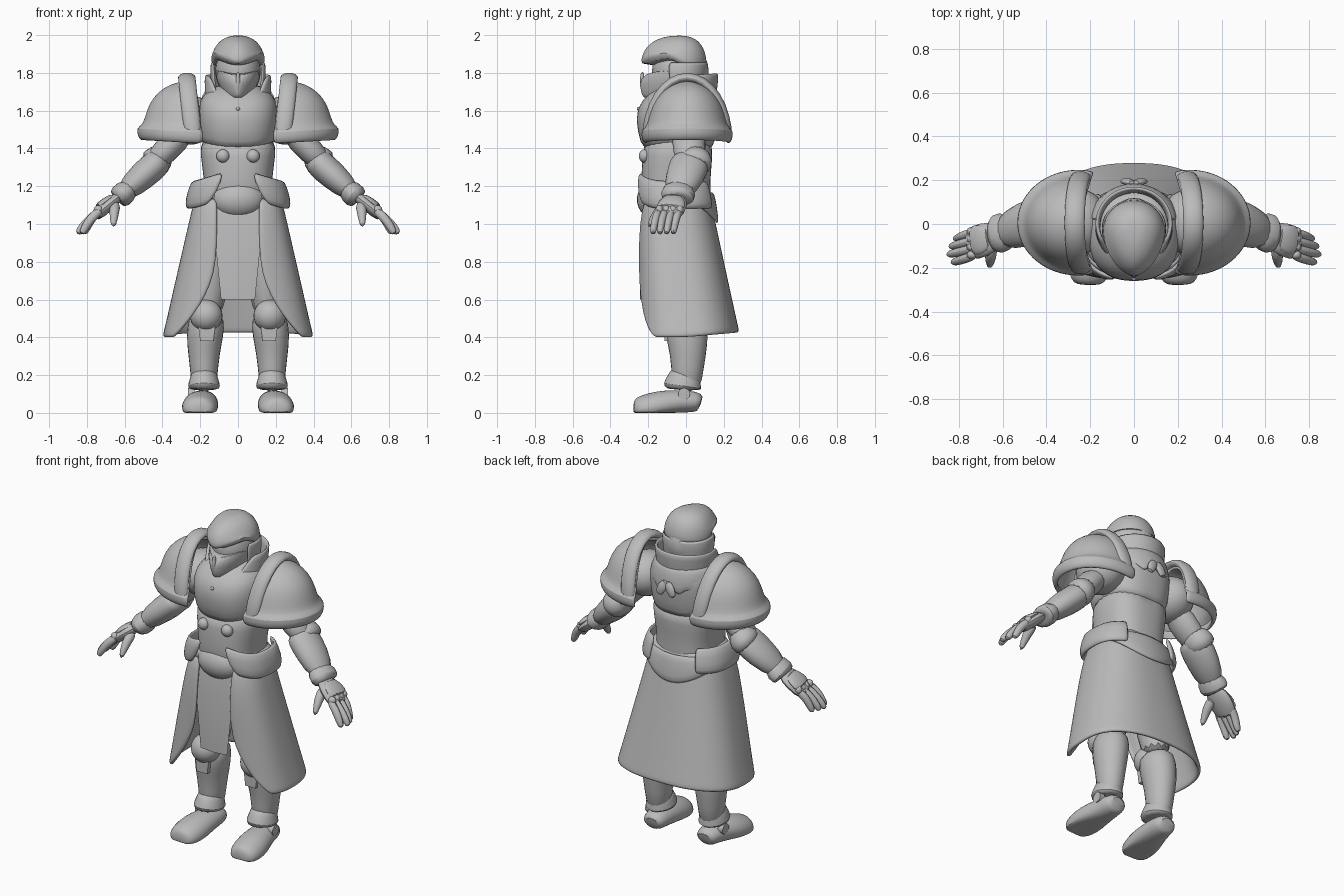
import bpy, bmesh, math
from mathutils import Vector

default_cube = bpy.data.objects.get("Cube")
if default_cube:
    bpy.data.objects.remove(default_cube, do_unlink=True)

# One plain steel colour for the whole figure
steel = bpy.data.materials.new("plain_grey")
steel.use_nodes = True
GREY = (0.5, 0.5, 0.5, 1)
steel.diffuse_color = GREY
steel.node_tree.nodes["Principled BSDF"].inputs["Base Color"].default_value = GREY


def finish(name, bm, mirror=True, thick=0, smooth=1, angle=50):
    """Turn a bmesh into an object with mirror, shell and smoothing modifiers."""
    bmesh.ops.recalc_face_normals(bm, faces=bm.faces)
    mesh = bpy.data.meshes.new(name)
    bm.to_mesh(mesh)
    bm.free()
    mesh.materials.append(steel)
    obj = bpy.data.objects.new(name, mesh)
    bpy.context.collection.objects.link(obj)
    bpy.ops.object.select_all(action='DESELECT')
    obj.select_set(True)
    bpy.context.view_layer.objects.active = obj
    bpy.ops.object.shade_smooth_by_angle(angle=math.radians(angle))
    if mirror:
        obj.modifiers.new("mirror", 'MIRROR').merge_threshold = 0.0005
    if thick:
        solid = obj.modifiers.new("thickness", 'SOLIDIFY')
        solid.thickness, solid.offset = thick, 0
    if smooth:
        sub = obj.modifiers.new("round", 'SUBSURF')
        sub.levels = sub.render_levels = smooth
    return obj


def skin(name, rows, wrap=False, caps=(True, True), **options):
    """Bridge rows of points with quads and close the chosen ends."""
    bm = bmesh.new()
    grid = [[bm.verts.new(p) for p in row] for row in rows]
    count = len(grid[0])
    for low, high in zip(grid, grid[1:]):
        for i in range(count if wrap else count - 1):
            j = (i + 1) % count
            bm.faces.new((low[i], low[j], high[j], high[i]))
    for row, wanted in zip((grid[0], grid[-1]), caps):
        if wanted:
            bm.faces.new(row)
    return finish(name, bm, **options)


def shell(name, rings, front=2, back=2, start=0, end=180, mid=0.5, steps=14,
          edge=None, bend=None, thick=0, **options):
    """Half outline per ring (z, half width, front y, back y), mirrored across x.
    front/back set how boxy the outline is; edge gives the x of a front opening."""
    rows = []
    for k, (z, a, yf, yb) in enumerate(rings):
        yc = yf + (yb - yf) * mid
        t0 = math.radians(start)
        if edge:
            t0 = math.asin(min(1, (edge[k] / a) ** (front / 2)))
        row = []
        for i in range(steps + 1):
            t = t0 + (math.radians(end) - t0) * i / steps
            c, s = math.cos(t), abs(math.sin(t))
            e = front if c > 0 else back
            x = a * s ** (2 / e)
            y = yc + ((yf if c > 0 else yb) - yc) * abs(c) ** (2 / e)
            row.append((x, y, bend(x, y, z) if bend else z))
        rows.append(row)
    closed = not thick
    return skin(name, rows, caps=(closed, closed), thick=thick, **options)


def sweep(name, path, flat=1, axis=(0, 1, 0), sides=12, floor=None, **options):
    """Tube through (x, y, z, radius along axis); flat squashes it the other way."""
    points = [Vector(p[:3]) for p in path]
    rows = []
    for k, (p, item) in enumerate(zip(points, path)):
        t = (points[min(k + 1, len(points) - 1)] - points[max(k - 1, 0)]).normalized()
        u = Vector(axis)
        u = (u - t * u.dot(t)).normalized()
        v = t.cross(u) * flat
        row = []
        for i in range(sides):
            w = math.tau * i / sides
            q = p + (u * math.cos(w) + v * math.sin(w)) * item[3]
            if floor is not None:
                q.z = max(q.z, floor)
            row.append(q)
        rows.append(row)
    return skin(name, rows, wrap=True, **options)


def ball(name, centre, radii, mirror=True):
    bm = bmesh.new()
    bmesh.ops.create_uvsphere(bm, u_segments=24, v_segments=14, radius=1)
    bmesh.ops.scale(bm, vec=radii, verts=bm.verts)
    bmesh.ops.translate(bm, vec=centre, verts=bm.verts)
    return finish(name, bm, mirror=mirror, smooth=0)


def frontal(y):
    """0 behind the middle, rising to 1 at the front."""
    return max(0, min(1, -y / 0.1))


# Head: recessed core, domed crown with a V brow, rear guard, pointed face plate
ball("head_core", (0, -.03, 1.81), (.12, .15, .15), mirror=False)
crown = [(1.83, .143, -.24, .11)]
for degrees in range(90, 0, -20):
    t = math.radians(degrees)
    s = math.sin(t) ** .8
    crown.append((1.86 + .14 * math.cos(t), .143 * s, -.03 - .21 * s, -.03 + .14 * s))
shell("helmet_crown", crown, front=1.75, mid=.6,
      bend=lambda x, y, z: z + (.42 * x * frontal(y) if z < 1.87 else 0))
shell("helmet_guard", [(1.68, .12, -.16, .08), (1.75, .14, -.19, .1), (1.86, .14, -.21, .11)],
      start=66, mid=.6, thick=.016)
shell("face_plate", [(1.66, .05, -.22, -.08), (1.68, .07, -.235, -.06), (1.73, .1, -.245, -.02),
                     (1.8, .135, -.245, .01)],
      front=1.6, mid=.75, bend=lambda x, y, z: z + (.35 * x * frontal(y) if z > 1.77 else 0))
sweep("nose_ridge", [(0, -.23, 1.81, .01), (0, -.235, 1.74, .015), (0, -.22, 1.68, .01)],
      mirror=False)
sweep("neck", [(0, -.01, z, .095) for z in (1.6, 1.7, 1.78)], mirror=False)

# Collar and the ragged mantle behind it
shell("collar", [(1.65, .17, -.2, .15), (1.72, .165, -.18, .155), (1.79, .17, -.15, .165)],
      edge=(.08, .12, .15), thick=.022, bend=lambda x, y, z: z + .06 * y)
shell("back_mantle", [(1.57, .2, -.2, .18), (1.65, .2, -.2, .175), (1.71, .17, -.17, .155)],
      start=100, steps=18, thick=.016,
      bend=lambda x, y, z: z + (.015 * math.sin(x * 70) if z < 1.6 else 0))
sweep("mantle_bow", [(0, .185, 1.63, .012), (.03, .195, 1.59, .018), (.05, .195, 1.54, .012)],
      flat=1.8)

# Torso: abdomen, chest plate, studs
shell("abdomen", [(1.05, .2, -.2, .13), (1.15, .18, -.23, .13), (1.24, .18, -.24, .13),
                  (1.36, .2, -.23, .14), (1.46, .2, -.23, .15)], front=2.4, back=2.6)
shell("chest_plate", [(1.39, .19, -.22, .14), (1.42, .2, -.24, .15), (1.55, .21, -.27, .17),
                      (1.63, .21, -.25, .17), (1.68, .19, -.21, .15), (1.74, .12, -.13, .11)],
      front=2.4, back=2.6, bend=lambda x, y, z: z + (.9 * x * x if z < 1.45 else 0))
ball("abdomen_stud", (.08, -.22, 1.36), (.035, .03, .035))
ball("chest_rivet", (0, -.25, 1.61), (.01, .01, .01), mirror=False)

# Belt: waist filler, slanted hip plates, rounded belly guard, rear sash
shell("waist_band", [(1.07, .24, -.22, .14), (1.17, .235, -.23, .135), (1.2, .19, -.21, .125)],
      front=2.5, back=2.5)
shell("hip_plate", [(1.08, .265, -.25, .155), (1.13, .268, -.26, .155), (1.23, .235, -.25, .13)],
      edge=(.16, .11, .07), end=150, front=2.5, back=2.5, thick=.026,
      bend=lambda x, y, z: z + .07 * frontal(y) * max(0, 1 - x / .24))
ball("belly_guard", (0, -.17, 1.13), (.14, .09, .1), mirror=False)
shell("rear_sash", [(1, .25, -.2, .165), (1.08, .245, -.2, .155), (1.17, .22, -.2, .14)],
      start=115, thick=.02, bend=lambda x, y, z: z + (1.8 * x * x if z < 1.1 else 0))

# Long coat skirt flaring downwards, its front opening widening to the hem
levels = (1.14, 1, .8, .68, .57, .48, .43, .4)
shell("coat_skirt", [(z, .25 + .23 * (1 - z), -.245 + .2 * max(0, z - 1), .145 + .21 * (1 - z))
                     for z in levels],
      edge=[.11 + 1.14 * max(0, .85 - z) ** 2 for z in levels], front=3, back=2.4, steps=24,
      thick=.024, bend=lambda x, y, z: z + max(0, y) * .12 * (1.14 - z))
sweep("front_cloth", [(0, -.2, 1.12, .13), (0, -.23, .95, .125), (0, -.235, .6, .09)],
      flat=.1, axis=(1, 0, 0), sides=4, mirror=False, smooth=0)

# Shoulder armour: dome with a flared lip, thick arched rim, shoulder joint
dome = []
for degrees in (3, 25, 45, 65, 85):
    t = math.radians(degrees)
    dome.append((.93 * math.sin(t), 1.52 + .23 * math.cos(t)))
dome += [(1, 1.5), (1.1, 1.49), (1.08, 1.45), (1, 1.43)]
sector = [math.radians(-105 + 210 * i / 20) for i in range(21)]
skin("pauldron", [[(.255 + .25 * r * math.cos(t), .006 + .216 * r * math.sin(t),
                    z + .015 * r * math.cos(t)) for t in sector] for r, z in dome],
     caps=(True, False), thick=.018)
arch = [math.pi * i / 8 for i in range(9)]
sweep("pauldron_rim", [(.235 + .037 * math.sin(t), .006 - .22 * math.cos(t),
                        1.44 + .345 * math.sin(t), .048) for t in arch],
      flat=.55, axis=(1, 0, 0))
ball("shoulder_joint", (.25, .01, 1.55), (.13, .15, .13))

# Arms: sleeve, elbow, forearm guard, wrist cuff
sweep("upper_arm", [(.26, .01, 1.52, .1), (.4, .02, 1.37, .09), (.46, .02, 1.31, .07)], flat=.8)
sweep("forearm", [(.4, .02, 1.36, .09), (.43, .02, 1.32, .11), (.5, 0, 1.26, .11),
                  (.62, -.05, 1.15, .08)], flat=.73)
sweep("elbow_guard", [(.38, .05, 1.39, .07), (.43, .05, 1.33, .1), (.47, .04, 1.3, .09)], flat=.9)
sweep("wrist_cuff", [(.56, -.02, 1.2, .09), (.63, -.05, 1.14, .1), (.64, -.05, 1.13, .07)], flat=.7)

# Hands: palm, plated back, four fingers and a thumb
sweep("palm", [(.62, -.05, 1.15, .06), (.68, -.07, 1.11, .085), (.77, -.1, 1.03, .08)], flat=.45)
sweep("hand_plate", [(.66, -.06, 1.15, .05), (.7, -.07, 1.12, .07), (.75, -.08, 1.08, .08)], flat=.32)
reaches = {"little": .82, "ring": .84, "middle": .85, "index": .83}
for i, (finger, reach) in enumerate(reaches.items()):
    y = -.033 - .036 * i
    sweep(finger + "_finger", [(.72, y, 1.08, .023), (.78, y - .02, 1.03, .023),
                               (reach - .02, y - .03, .98, .021), (reach, y - .035, .945, .015)],
          flat=1.15, sides=8)
    ball(finger + "_knuckle", (.74, y, 1.075), (.024, .02, .024))
sweep("thumb", [(.65, -.09, 1.11, .034), (.655, -.15, 1.07, .03), (.66, -.2, .98, .015)], sides=8)

# Legs: thigh, greave, knee plates, ankle cuff, boot
sweep("thigh", [(.12, 0, 1.08, .12), (.14, 0, .8, .12), (.16, 0, .48, .1)], flat=.9)
sweep("greave", [(.16, 0, .54, .1), (.17, 0, .46, .12), (.18, .01, .36, .11),
                 (.18, .01, .26, .09), (.18, 0, .1, .08)], flat=.87)
ball("knee_cap", (.168, -.07, .515), (.086, .085, .085))
tab = [(.12, .46), (.21, .46), (.2, .38), (.13, .38)]
skin("knee_tab", [[(x, y, z) for x, z in tab] for y in (-.115, -.05)], wrap=True, smooth=0)
sweep("ankle_cuff", [(.18, 0, .23, .08), (.18, -.01, .18, .09), (.18, -.02, .14, .11),
                     (.18, -.02, .12, .09)], flat=.85)
sweep("ankle_disc", [(x, -.01, .1, .032) for x in (.23, .264)], smooth=0)
sweep("boot", [(.18, .08, .05, .05), (.18, .06, .06, .07), (.185, -.04, .06, .08),
               (.2, -.14, .04, .1), (.205, -.22, .02, .095), (.21, -.26, .02, .08),
               (.21, -.28, .02, .05)], flat=.8, axis=(1, 0, 0), sides=16, floor=0)
